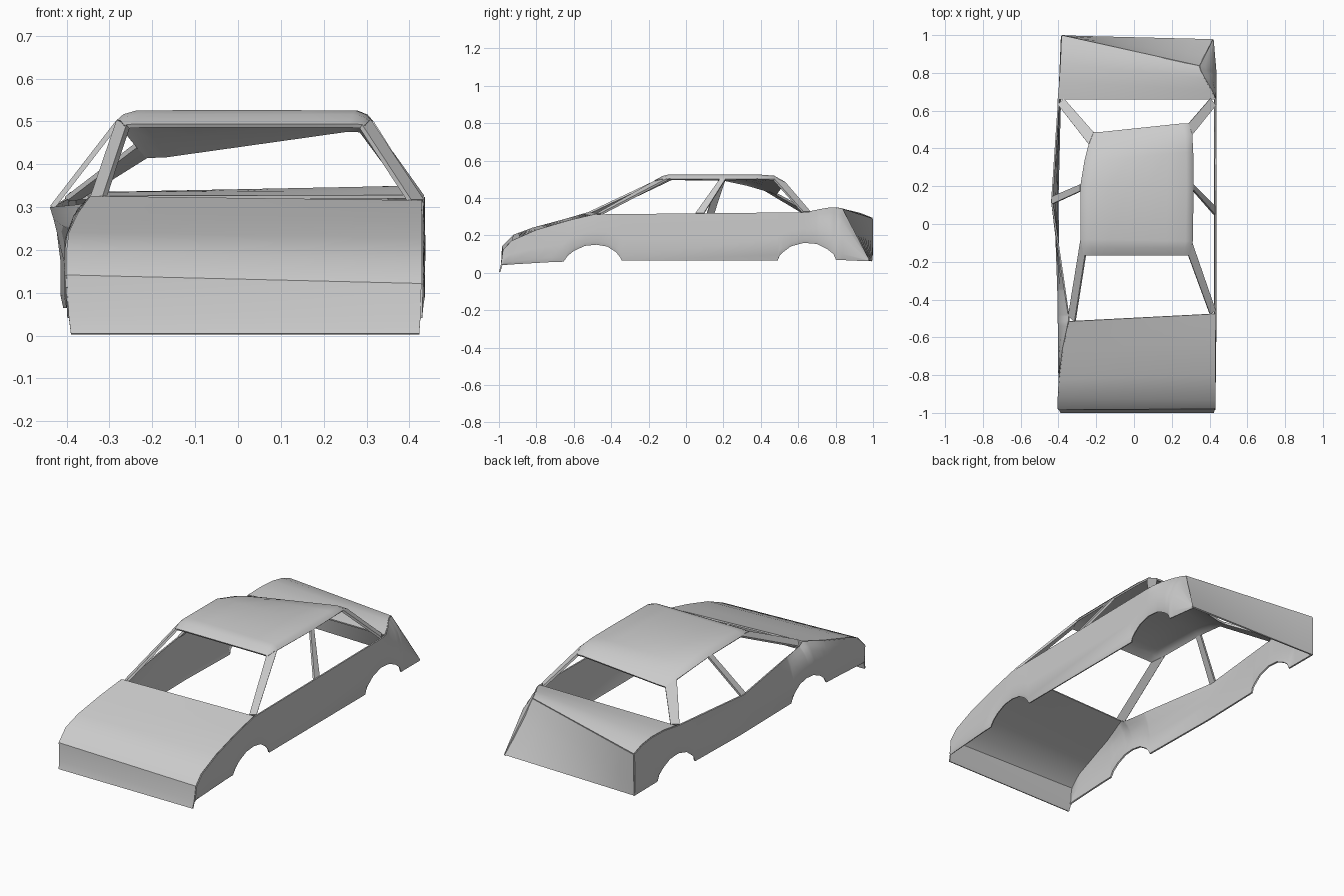
import bpy, bmesh, math
from mathutils import Vector

if "Cube" in bpy.data.objects:
    bpy.data.objects.remove(bpy.data.objects["Cube"])


def sheet(name, rows, thick=0.008):
    """Thin panel through a grid of points."""
    bm = bmesh.new()
    grid = [[bm.verts.new(p) for p in r] for r in rows]
    for a, b in zip(grid, grid[1:]):
        for i in range(len(a) - 1):
            bm.faces.new((a[i], a[i + 1], b[i + 1], b[i]))
    bmesh.ops.remove_doubles(bm, verts=bm.verts, dist=1e-5)
    bmesh.ops.recalc_face_normals(bm, faces=bm.faces)
    me = bpy.data.meshes.new(name)
    bm.to_mesh(me)
    bm.free()
    ob = bpy.data.objects.new(name, me)
    bpy.context.collection.objects.link(ob)
    bpy.ops.object.select_all(action='DESELECT')
    ob.select_set(True)
    bpy.context.view_layer.objects.active = ob
    mod = ob.modifiers.new("thickness", 'SOLIDIFY')
    mod.thickness = thick
    mod.offset = 0
    bpy.ops.object.modifier_apply(modifier=mod.name)
    bpy.ops.object.shade_smooth_by_angle(angle=math.radians(35))
    return ob


def span(a, b, n):
    return [Vector(a).lerp(Vector(b), i / n) for i in range(n + 1)]


def along(poly, y):
    """Point of a polyline (first value is y) at a given y."""
    if y <= poly[0][0]:
        return poly[0][1:]
    for a, b in zip(poly, poly[1:]):
        if y <= b[0]:
            t = (y - a[0]) / (b[0] - a[0])
            return [u + (v - u) * t for u, v in zip(a[1:], b[1:])]
    return poly[-1][1:]


# Edge lines as (y, x, z)
hood_l = [(-.996, -.39, .004), (-.985, -.395, .045), (-.98, -.4, .14), (-.92, -.4, .2),
          (-.82, -.395, .237), (-.66, -.375, .28), (-.515, -.345, .322)]
hood_r = [(-.996, .423, .004), (-.985, .426, .045), (-.975, .428, .12), (-.93, .428, .168),
          (-.8, .428, .225), (-.62, .428, .278), (-.475, .43, .312)]
trunk_l = [(.66, -.4, .322), (.75, -.392, .331), (.85, -.386, .33), (.93, -.382, .316), (.995, -.38, .29)]
trunk_r = [(.66, .43, .324), (.71, .408, .335), (.77, .373, .345), (.81, .353, .345), (.835, .345, .34)]
top_l = hood_l[1:] + [(-.49, -.345, .307), (.12, -.435, .3), (.635, -.4, .319)] + trunk_l
top_r = hood_r[1:] + [(.62, .432, .323)] + trunk_r + [(.975, .416, .072)]
belly_l = [(-.985, -.395), (-.5, -.4), (.12, -.41), (.7, -.395), (.995, -.383)]
belly_r = [(-.985, .427), (-.5, .433), (.8, .433), (.975, .418)]

# Bottom edge with wheel arches (y, z)
bottom = [(-.985, .043), (-.72, .058), (-.655, .06), (-.635, .09), (-.6, .118), (-.54, .145),
          (-.48, .151), (-.42, .141), (-.375, .112), (-.355, .09), (-.342, .065), (.49, .065),
          (.497, .09), (.52, .112), (.56, .142), (.63, .161), (.7, .155), (.755, .128),
          (.79, .1), (.802, .07), (.995, .062)]


def side(name, top, belly):
    last = top[-1][0]
    ys = sorted({p[0] for p in top + bottom if p[0] <= last})
    rows = []
    for y in ys:
        zb, = along(bottom, y)
        xt, zt = along(top, y)
        xm, = along(belly, y)
        row = []
        for t in (0, .12, .45, .75, .88, 1):
            x = xm + (xt - xm) * max(0, (t - .45) / .55) ** 1.7
            if t == 0:
                x *= .985
            row.append((x, y, zb + (zt - zb) * t))
        rows.append(row)
    sheet(name, rows)


side("left_side_panel", top_l, belly_l)
side("right_side_panel", top_r, belly_r)


# Hood with nose, trunk lid, rear panel
def across(left, right, n=8):
    return [span((a[1], a[0], a[2]), (b[1], b[0], b[2]), n) for a, b in zip(left, right)]


sheet("hood_and_nose", across(hood_l, hood_r))
sheet("trunk_lid", across(trunk_l, trunk_r))
rear_l = [(.995, -.38, .29), (.996, -.382, .18), (.994, -.384, .065)]
rear_r = [(.835, .345, .34), (.885, .376, .22), (.975, .416, .065)]
sheet("rear_panel", across(rear_l, rear_r))

# Roof: outer edges drop below the flat centre
roof = []
for (yl, xl, zl), (yr, xr, zr), drop in [
        ((-.165, -.265, .49), (-.165, .295, .49), .003),
        ((-.125, -.272, .512), (-.125, .303, .512), .014),
        ((-.08, -.28, .521), (-.09, .308, .521), .022),
        ((.2, -.281, .52), (.2, .312, .521), .024),
        ((.33, -.26, .49), (.38, .31, .521), .022),
        ((.42, -.238, .458), (.47, .306, .514), .016),
        ((.485, -.215, .42), (.53, .29, .48), .002)]:
    roof.append([(xl, yl, zl - drop), (xl + .015, yl, zl - drop * .4),
                 *span((xl + .045, yl, zl), (xr - .035, yr, zr), 5),
                 (xr - .012, yr, zr - drop * .4), (xr, yr, zr - drop)])
sheet("roof", roof, .01)


# Pillars: inner and outer edge, top to bottom
def pillar(name, in_top, out_top, in_low, out_low):
    sheet(name, [span(in_top, out_top, 2), span(in_low, out_low, 2)], .012)


pillar("right_front_pillar", (.287, -.165, .488), (.308, -.1, .499), (.402, -.478, .312), (.431, -.455, .313))
pillar("left_front_pillar", (-.257, -.165, .488), (-.28, -.08, .499), (-.312, -.516, .322), (-.346, -.485, .306))
pillar("right_middle_pillar", (.311, .18, .498), (.311, .21, .498), (.425, .05, .316), (.425, .095, .316))
pillar("left_middle_pillar", (-.28, .175, .498), (-.28, .21, .498), (-.433, .105, .3), (-.433, .145, .3))
pillar("right_rear_pillar", (.287, .53, .479), (.306, .47, .498), (.402, .663, .324), (.431, .625, .323))
pillar("left_rear_pillar", (-.213, .485, .42), (-.238, .42, .444), (-.37, .663, .322), (-.402, .63, .319))
